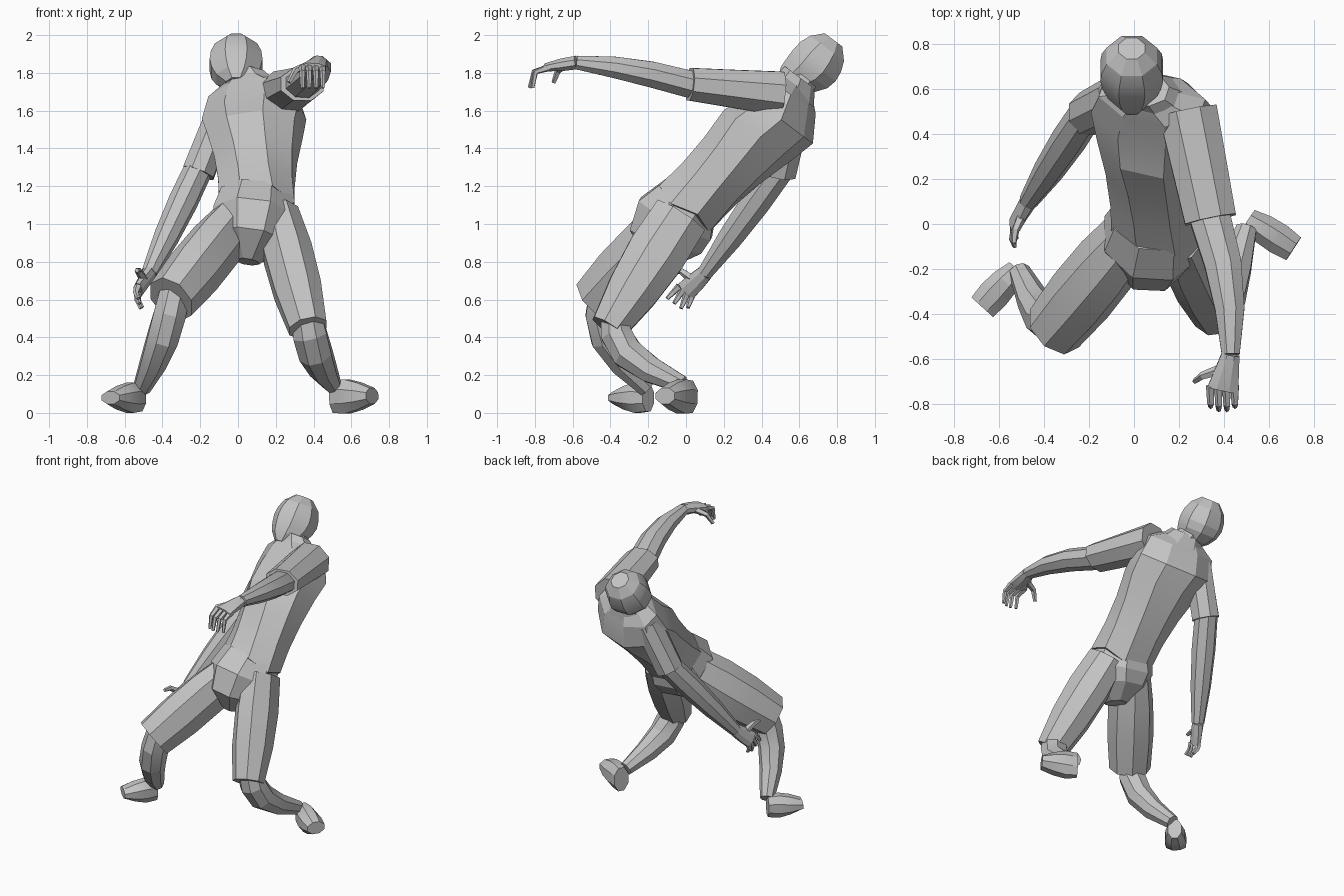
import bpy, bmesh, math
from mathutils import Vector

cube = bpy.data.objects.get("Cube")
if cube:
    bpy.data.objects.remove(cube, do_unlink=True)

grey = bpy.data.materials.new("plain_grey")
grey.use_nodes = True
grey.diffuse_color = (0.55, 0.55, 0.55, 1)
grey.node_tree.nodes["Principled BSDF"].inputs["Base Color"].default_value = grey.diffuse_color


def vec(x, y, z):
    return Vector((x, y, z))


sideways = vec(1, 0, 0)
straight = vec(0, 0, 0)
lean = vec(0, 0.6, 0.8)       # direction of the leaning spine
forward = vec(0, -0.8, 0.6)   # direction the chest and face point
shoulder_line = vec(1, -0.2, 0.2)


def loft(name, rings, axis=None, sides=8, ragged=0):
    """Skin a faceted tube through rings of (centre, half width, half depth, side)."""
    bm = bmesh.new()
    loops = []
    last = len(rings) - 1
    corner = 1 / math.cos(math.pi / sides)
    for index, (centre, width, depth, side) in enumerate(rings):
        along = axis or rings[min(index + 1, last)][0] - rings[max(index - 1, 0)][0]
        along = along.normalized()
        across = (side - along * side.dot(along)).normalized()
        outward = along.cross(across)
        loop = []
        for k in range(sides):
            angle = math.tau * (k + 0.5) / sides
            offset = across * width * math.cos(angle) + outward * depth * math.sin(angle)
            point = centre + offset * corner
            if index == 0:
                point += along * ragged * (-1) ** k   # uneven cloth edge
            loop.append(bm.verts.new(point))
        loops.append(loop)
    for lower, upper in zip(loops, loops[1:]):
        for k in range(sides):
            j = (k + 1) % sides
            bm.faces.new((lower[k], lower[j], upper[j], upper[k]))
    bm.faces.new(loops[0])
    bm.faces.new(loops[-1])
    bmesh.ops.recalc_face_normals(bm, faces=bm.faces)
    mesh = bpy.data.meshes.new(name)
    bm.to_mesh(mesh)
    bm.free()
    mesh.materials.append(grey)
    part = bpy.data.objects.new(name, mesh)
    bpy.context.collection.objects.link(part)
    bpy.ops.object.select_all(action='DESELECT')
    part.select_set(True)
    bpy.context.view_layer.objects.active = part
    bpy.ops.object.shade_smooth_by_angle(angle=math.radians(18))


def taper(start, end, width, flat=(1, 1), swell=0, bow=straight, steps=3, side=(sideways, sideways)):
    """Rings from start to end; flat is depth over width, swell and bow act mid-way."""
    rings = []
    for step in range(steps + 1):
        t = step / steps
        bulge = math.sin(math.pi * t)
        half_width = width[0] + (width[1] - width[0]) * t + swell * bulge
        half_depth = half_width * (flat[0] + (flat[1] - flat[0]) * t)
        rings.append((start.lerp(end, t) + bow * bulge, half_width, half_depth, side[0].lerp(side[1], t)))
    return rings


def limb(name, *shape, **bends):
    loft(name, taper(*shape, **bends))


def finger(name, root, tip, bow, thick=0.017):
    across = vec(1, 0.3, 0.2)
    loft(name, taper(root, tip, (thick, thick / 2), bow=bow, side=(across, across), steps=2), sides=5)


# Joints
hem, chest = vec(0.1, -0.01, 1.08), vec(0.09, 0.38, 1.47)
shoulders, nape = vec(0.08, 0.56, 1.68), vec(0.05, 0.59, 1.76)
skull = vec(-0.01, 0.68, 1.84)
left_cuff, left_wrist, left_knuckles = vec(0.34, 0.02, 1.74), vec(0.43, -0.58, 1.855), vec(0.395, -0.74, 1.83)
right_cuff, right_wrist, right_knuckles = vec(-0.21, 0.49, 1.27), vec(-0.47, 0.1, 0.74), vec(-0.53, 0, 0.645)
left_ankle, right_ankle = vec(0.5, -0.02, 0.15), vec(-0.51, -0.21, 0.13)

# Head: an egg along the spine with the chin pushed forward
head = []
for level in range(-3, 4):
    s = level / 3.3
    girth = 0.14 * math.sqrt(1 - s * s)
    chin = 0.07 * min(s, 0) ** 2
    head.append((skull + lean * 0.185 * s + forward * chin, girth * (1 + 0.1 * min(s, 0)), girth, sideways))
loft("head", head, axis=lean)
limb("neck", shoulders, skull, (0.08, 0.07))

# Shirt: one skin from hem to nape
turned = (shoulder_line, shoulder_line)
shirt = taper(hem, chest, (0.2, 0.24), (0.9, 0.85), swell=-0.02, side=(sideways, shoulder_line))
shirt += taper(chest, shoulders, (0.24, 0.23), (0.85, 0.6), swell=0.03,
               bow=vec(0, 0.03, -0.02), steps=2, side=turned)[1:]
shirt += taper(shoulders, nape, (0.23, 0.09), (0.6, 0.9), steps=1, side=turned)[1:]
loft("shirt", shirt, axis=lean, ragged=0.02)
collar = taper(shoulders + lean * 0.02, nape + lean * 0.02, (0.15, 0.1), (0.8, 0.9), steps=1, side=turned)
loft("collar", collar, axis=lean)

# Trousers
limb("trouser_seat", vec(0.1, 0.02, 1.14), vec(0.05, -0.13, 0.8), (0.19, 0.06), (0.85, 1.3),
     swell=0.08, bow=vec(0, -0.03, 0))
limb("left_trouser_leg", vec(0.21, -0.03, 1.04), vec(0.37, -0.41, 0.45), (0.11, 0.1), (1.35, 0.95), swell=0.025)
limb("right_trouser_leg", vec(0, -0.03, 1.03), vec(-0.355, -0.465, 0.6), (0.11, 0.125), (1.35, 1.1), swell=0.02)

# Shins and feet
limb("left_shin", vec(0.36, -0.38, 0.52), left_ankle, (0.08, 0.045), (0.9, 1), swell=0.025,
     bow=vec(-0.02, -0.11, -0.02), steps=4)
limb("right_shin", vec(-0.33, -0.43, 0.65), right_ankle, (0.08, 0.045), swell=0.02,
     bow=vec(0.02, -0.1, 0), steps=4)
left_sole, right_sole = vec(0.5, 0.8, 0), vec(0.8, -0.6, 0)
limb("left_foot", vec(0.51, 0.02, 0.085), vec(0.71, -0.11, 0.09), (0.05, 0.06), (1.7, 0.7),
     swell=0.015, side=(left_sole, left_sole))
limb("right_foot", vec(-0.52, -0.2, 0.08), vec(-0.675, -0.37, 0.08), (0.045, 0.065), (1.6, 0.5),
     swell=0.015, side=(right_sole, right_sole))

# Left arm, reaching forward
limb("left_sleeve", vec(0.24, 0.5, 1.69), left_cuff, (0.13, 0.115), (0.9, 0.75), steps=2)
limb("left_forearm", left_cuff, left_wrist, (0.09, 0.04), (0.8, 0.9), swell=0.01, bow=vec(0.03, 0, 0.015))
limb("left_palm", left_wrist, left_knuckles, (0.04, 0.07), (0.9, 0.3), steps=2)
for i in range(4):
    spread = i - 1.5
    root = left_knuckles + vec(0.036 * spread, 0.02, 0)
    tip = root + vec(0, 0.015 * abs(spread) - 0.115, -0.11)
    finger(f"left_finger_{i + 1}", root, tip, bow=vec(0, -0.03, 0.03))
finger("left_thumb", vec(0.38, -0.65, 1.84), vec(0.27, -0.7, 1.75), vec(-0.02, 0, 0.02), thick=0.02)

# Right arm, hanging behind
limb("right_sleeve", vec(-0.08, 0.56, 1.6), right_cuff, (0.08, 0.085), (1.25, 1.1), steps=2)
limb("right_forearm", right_cuff + vec(0.01, 0.02, 0.04), right_wrist, (0.07, 0.04), (1.1, 1), swell=0.015)
limb("right_palm", right_wrist, right_knuckles, (0.035, 0.025), (1.2, 2.2), steps=2)
for i in range(4):
    root = right_knuckles + vec(0, 0.022 * i - 0.035, 0.025 - 0.016 * i)
    tip = root + vec(0.008 * i, 0.015 * i - 0.065, -0.065 - 0.01 * (i % 3))
    finger(f"right_finger_{i + 1}", root, tip, bow=vec(-0.01, 0, 0))
finger("right_thumb", right_wrist + vec(-0.03, -0.07, -0.03), vec(-0.535, -0.085, 0.755),
       vec(-0.01, 0, 0.02), thick=0.02)
